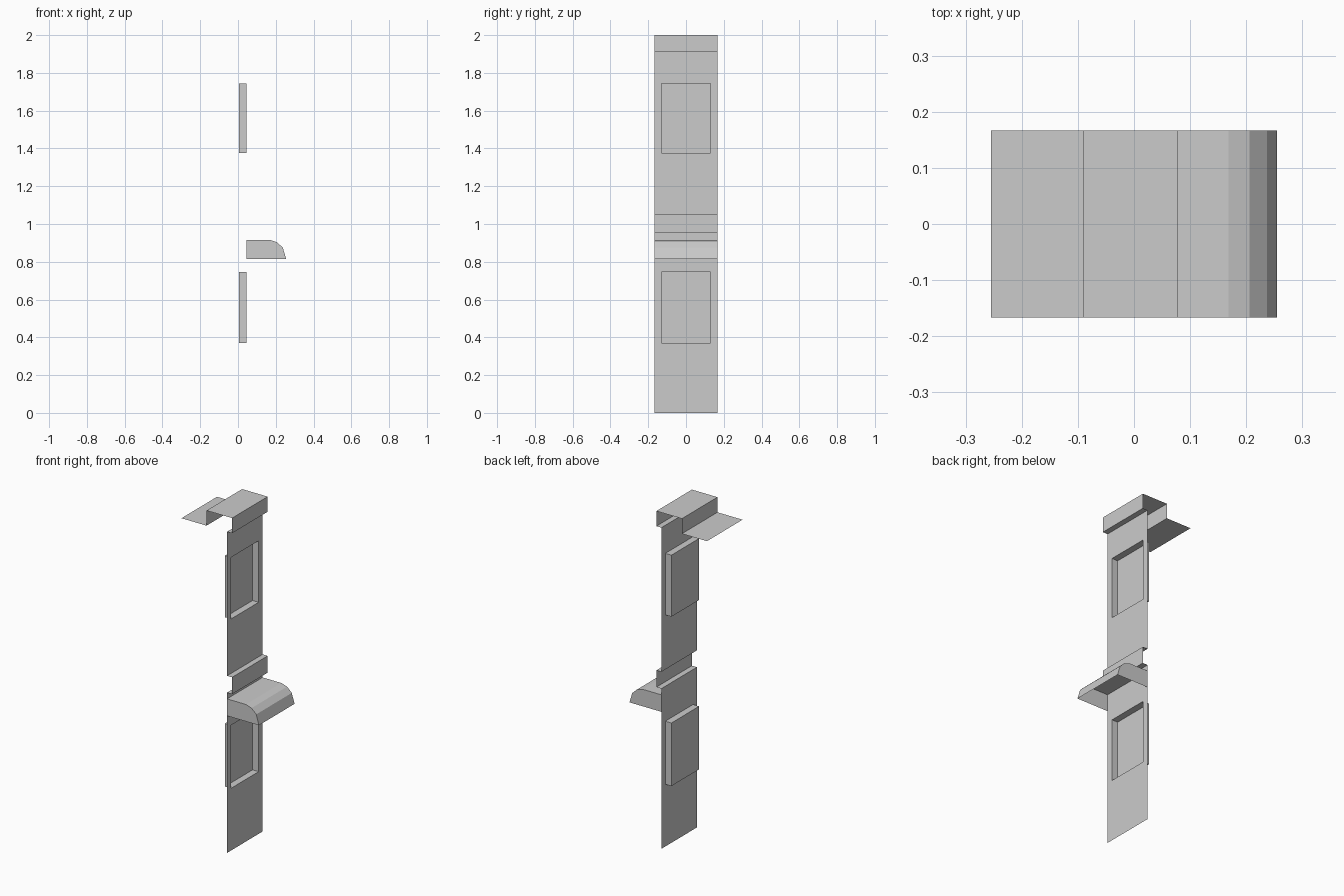
import bpy, bmesh

if "Cube" in bpy.data.objects:
    bpy.data.objects.remove(bpy.data.objects["Cube"])

W = 0.167            # half width of the facade
WIN = 0.13           # half width of a window
WALL, BACK, TRIM = 0.045, 0.005, 0.078


def finish(name, bm):
    bmesh.ops.remove_doubles(bm, verts=bm.verts, dist=1e-5)
    mesh = bpy.data.meshes.new(name)
    bm.to_mesh(mesh)
    bm.free()
    obj = bpy.data.objects.new(name, mesh)
    bpy.context.collection.objects.link(obj)


def face(bm, pts):
    bm.faces.new([bm.verts.new(p) for p in pts])


def strip(bm, profile):
    """Sweep an (x, z) profile, listed bottom to top, across the full width."""
    for (x0, z0), (x1, z1) in zip(profile, profile[1:]):
        face(bm, [(x0, -W, z0), (x0, W, z0), (x1, W, z1), (x1, -W, z1)])


def wall_panel(name, z_cuts):
    """Flat wall with one recessed window in the middle cell."""
    bm = bmesh.new()
    y_cuts = [-W, -WIN, WIN, W]
    for i in range(3):
        for j in range(3):
            if (i, j) == (1, 1):
                continue
            y0, y1, z0, z1 = y_cuts[i], y_cuts[i + 1], z_cuts[j], z_cuts[j + 1]
            face(bm, [(WALL, y0, z0), (WALL, y1, z0), (WALL, y1, z1), (WALL, y0, z1)])
    # recess sides and back pane
    rim = [(-WIN, z_cuts[1]), (WIN, z_cuts[1]), (WIN, z_cuts[2]), (-WIN, z_cuts[2])]
    for k in range(4):
        (ya, za), (yb, zb) = rim[k], rim[(k + 1) % 4]
        face(bm, [(WALL, ya, za), (WALL, yb, zb), (BACK, yb, zb), (BACK, ya, za)])
    face(bm, [(BACK, y, z) for y, z in rim])
    finish(name, bm)


# Two storeys of wall with windows
wall_panel("lower_wall", [0.0, 0.37, 0.745, 0.953])
wall_panel("upper_wall", [1.053, 1.377, 1.743, 1.91])

# Projecting band between storeys
bm = bmesh.new()
strip(bm, [(WALL, 0.953), (TRIM, 0.953), (TRIM, 1.053), (WALL, 1.053)])
finish("middle_band", bm)

# Cornice, parapet top and the lower roof behind it
bm = bmesh.new()
strip(bm, [(WALL, 1.91), (TRIM, 1.91), (TRIM, 2.0), (-0.09, 2.0), (-0.09, 1.91), (-0.255, 1.91)])
finish("cornice_and_roof", bm)

# Rounded awning, open underneath, with closed ends
bm = bmesh.new()
awning = [(0.255, 0.815), (0.237, 0.875), (0.206, 0.904), (0.168, 0.916), (WALL, 0.916)]
strip(bm, awning)
outline = awning + [(WALL, 0.815)]
face(bm, [(x, W, z) for x, z in reversed(outline)])
face(bm, [(x, -W, z) for x, z in outline])
finish("awning", bm)
